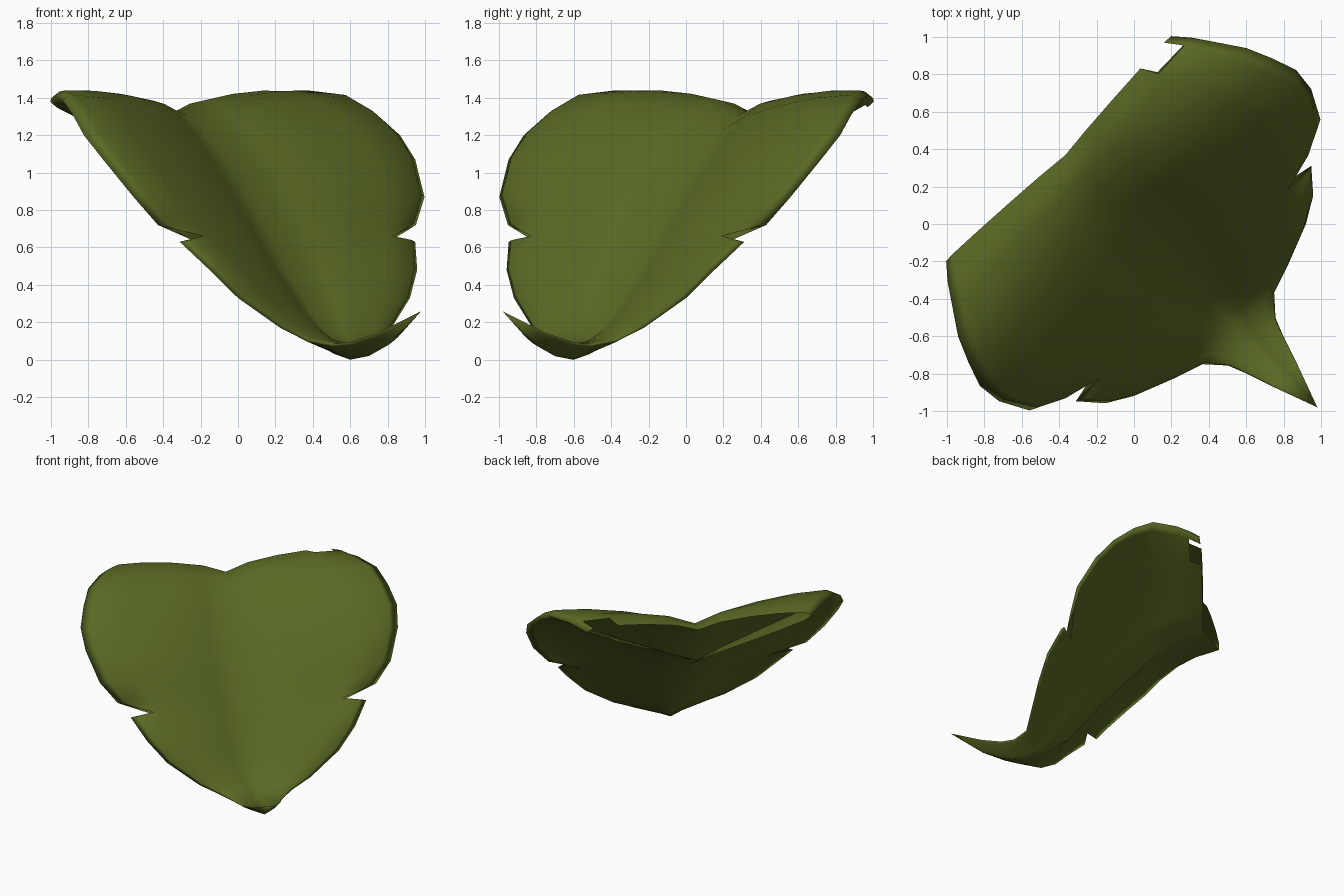
import bpy, bmesh, math
from mathutils import Vector

if "Cube" in bpy.data.objects:
    bpy.data.objects.remove(bpy.data.objects["Cube"])

# Leaf runs along the diagonal: u = towards the tip, v = sideways, z = up.
# Each row: upper midrib (u, z), lower midrib (u, z), margin (u, v, z), tip to base
ROWS = [
    (1.386, .26, 1.386, .26, 1.386, 0, .26),
    (1.13, .12, 1.14, .08, 1.14, .09, .14),
    (.99, .075, .99, .02, .99, .14, .09),
    (.87, .07, .85, .0, .89, .18, .08),
    (.77, .09, .73, .03, .79, .27, .10),
    (.68, .13, .62, .08, .74, .42, .17),
    (.57, .23, .50, .16, .65, .65, .33),
    (.49, .33, .42, .25, .57, .785, .48),
    (.42, .41, .34, .34, .45, .89, .63),
    (.38, .47, .30, .39, .41, .93, .675),   # side notch
    (.32, .55, .24, .46, .37, .975, .72),
    (.22, .69, .13, .57, .31, 1.10, .87),
    (.11, .83, .02, .68, .16, 1.18, 1.07),
    (0, .97, -.09, .79, .03, 1.195, 1.2),
    (-.13, 1.1, -.20, .88, -.10, 1.15, 1.31),
    (-.26, 1.22, -.31, .95, -.24, 1.09, 1.39),
    (-.38, 1.30, -.41, 1.0, -.41, .975, 1.41),
    (-.45, 1.32, -.47, 1.03, -.49, .92, 1.40),
    (-.52, 1.31, -.52, 1.06, -.57, .85, 1.38),
]
NOTCH = 9
# Position across the half blade, upper bulge, share of the full thickness
ACROSS = [(0, 0, 1), (.2, .75, .97), (.46, 1, .8), (.72, .95, .55),
          (.94, .6, .25), (1, 0, 0)]
BULGE = .07


def to_world(u, v, z):
    return Vector(((u + v) / math.sqrt(2), (v - u) / math.sqrt(2), z))


def half_sheet(bm, side, lower):
    grid = []
    for i, (mu, mz, lu, lz, eu, ev, ez) in enumerate(ROWS):
        a, b = ROWS[max(i - 1, 0)], ROWS[min(i + 1, len(ROWS) - 1)]
        n = Vector((b[1] - a[1], a[0] - b[0])).normalized()
        row = []
        for j, (t, bulge, thick) in enumerate(ACROSS):
            if i == NOTCH and j >= 4:         # cut back to the notch bottom
                t, bulge, thick = .77, .9, .45
            u = mu + (eu - mu) * t + n.x * BULGE * ev * bulge
            z = mz + (ez - mz) * t + n.y * BULGE * ev * bulge
            if lower:
                u += (lu - mu) * thick
                z += (lz - mz) * thick
            row.append(bm.verts.new(to_world(u, side * ev * t, z)))
        grid.append(row)
    last = len(ROWS) - 2
    for i in range(len(ROWS) - 1):
        for j in range(len(ACROSS) - 1):
            if side > 0 and i == last and j == 3:
                continue                      # torn gap in one lobe
            quad = [grid[i][j], grid[i][j + 1], grid[i + 1][j + 1], grid[i + 1][j]]
            bm.faces.new(quad if (side > 0) != lower else quad[::-1])


# Leaf blade: hollow upper and lower sheets, welded at the rim, open at the base
bm = bmesh.new()
for side in (1, -1):
    for lower in (False, True):
        half_sheet(bm, side, lower)
bmesh.ops.remove_doubles(bm, verts=bm.verts, dist=.0005)
bmesh.ops.dissolve_degenerate(bm, edges=bm.edges, dist=.0005)
for f in bm.faces:
    f.smooth = True
mesh = bpy.data.meshes.new("leaf_blade")
bm.to_mesh(mesh)
bm.free()
leaf = bpy.data.objects.new("leaf_blade", mesh)
bpy.context.collection.objects.link(leaf)

green = bpy.data.materials.new("olive green")
green.diffuse_color = (.1, .14, .017, 1)
green.use_nodes = True
green.node_tree.nodes["Principled BSDF"].inputs["Base Color"].default_value = green.diffuse_color
mesh.materials.append(green)
